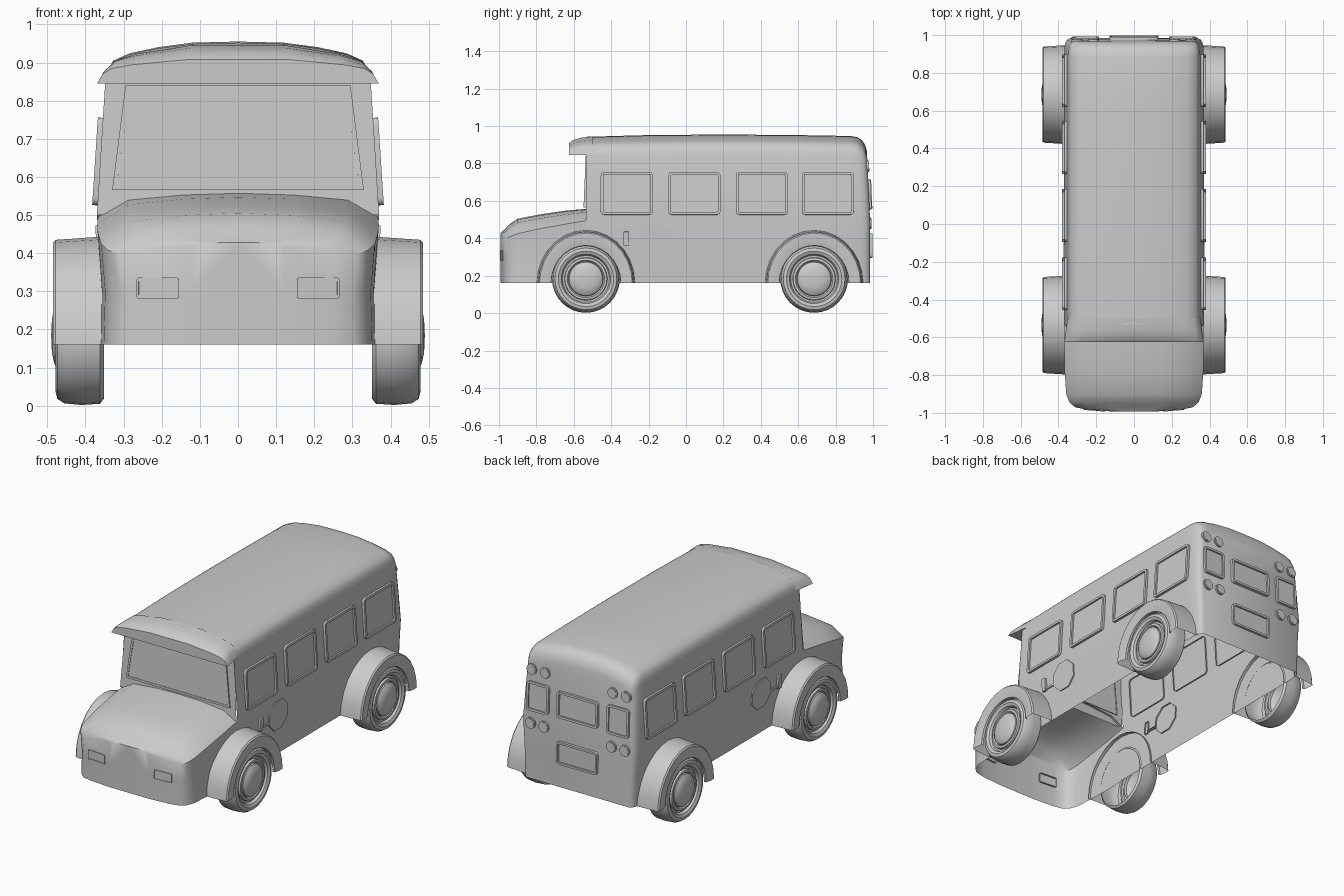
import bpy, bmesh
from math import sin, cos, pi, radians
from mathutils import Vector, Matrix

if "Cube" in bpy.data.objects:
    bpy.data.objects.remove(bpy.data.objects["Cube"])


def make(name, bm, angle=35):
    bmesh.ops.remove_doubles(bm, verts=bm.verts, dist=1e-5)
    bmesh.ops.recalc_face_normals(bm, faces=bm.faces)
    me = bpy.data.meshes.new(name)
    bm.to_mesh(me)
    bm.free()
    ob = bpy.data.objects.new(name, me)
    bpy.context.collection.objects.link(ob)
    bpy.ops.object.select_all(action='DESELECT')
    ob.select_set(True)
    bpy.context.view_layer.objects.active = ob
    bpy.ops.object.shade_smooth_by_angle(angle=radians(angle))
    return ob


def skin(bm, rings, closed=False):
    """Join successive point rows with quads, return vertex rows."""
    rows = [[bm.verts.new(p) for p in r] for r in rings]
    n = len(rows[0])
    for a, b in zip(rows, rows[1:]):
        for i in range(n if closed else n - 1):
            j = (i + 1) % n
            bm.faces.new((a[i], a[j], b[j], b[i]))
    return rows


def full(half, y):
    """Mirror a half section (x, z) ending on the centre line."""
    pts = [(x, z) for x, z in half] + [(-x, z) for x, z in reversed(half[:-1])]
    return [Vector((x, y, z)) for x, z in pts]


def lathe(name, profile, centre, s, a0, a1, n, sy=1.0):
    """Spin (radius, x) around an x-axis line at centre (y, z)."""
    bm = bmesh.new()
    rows = []
    for k in range(n + 1):
        a = a0 + (a1 - a0) * k / n
        rows.append([(s * x, centre[0] + sy * r * cos(a), centre[1] + r * sin(a))
                     for r, x in profile])
    skin(bm, rows)
    return make(name, bm)


def rounded(w, h, r, n=4):
    pts = []
    for k, (sx, sy) in enumerate(((1, 1), (-1, 1), (-1, -1), (1, -1))):
        for i in range(n + 1):
            a = (k + i / n) * pi / 2
            pts.append((sx * (w / 2 - r) + r * cos(a), sy * (h / 2 - r) + r * sin(a)))
    return pts


def panel(name, outer, inner, M, depth, recess):
    """Raised rim around a recessed pane."""
    bm = bmesh.new()
    rows = skin(bm, [[M @ Vector((u, v, d)) for u, v in loop] for loop, d in
                     ((outer, -0.008), (outer, depth), (inner, depth), (inner, recess))], True)
    bm.faces.new(rows[-1])
    return make(name, bm)


def box_panel(name, w, h, r, rim, M, depth, recess):
    return panel(name, rounded(w, h, r), rounded(w - 2 * rim, h - 2 * rim, max(r - rim, .004)),
                 M, depth, recess)


def basis(pos, u, v):
    u, v = Vector(u).normalized(), Vector(v).normalized()
    return Matrix.Translation(pos) @ Matrix((u, v, u.cross(v))).transposed().to_4x4()


FLIP = Matrix.Scale(-1, 4, (1, 0, 0))

# Cabin shell, open underneath
HALF = [(.355, .16), (.36, .35), (.37, .5), (.359, .68), (.348, .85), (.342, .88),
        (.327, .905), (.285, .924), (.21, .94), (.12, .952), (0, .955)]
bm = bmesh.new()
rings = []
for y, sx, drop in ((-.535, 1, .012), (-.2, 1, .003), (.2, 1, 0), (.6, 1, .003), (.88, 1, .008),
                    (.935, .995, .014), (.96, .98, .03), (.976, .955, .055), (.984, .91, .09)):
    half = [(x * sx, z - drop * max(0, (z - .6) / .35)) for x, z in HALF]
    ring = full(half, y)
    for p in ring:
        if y > .9:
            p.y -= .016 * max(0, (p.z - .5) / .35)
    rings.append(ring)
rows = skin(bm, rings)
bm.faces.new(rows[-1])
make("cabin_shell", bm)

# Windscreen wall
bm = bmesh.new()
bm.faces.new([bm.verts.new(p) for p in full(HALF[2:5] + [(0, .85)], -.535)])
for v in bm.verts:
    v.co.y += .015 * (v.co.z - .5) / .35 - .008
make("windscreen_wall", bm)

# Windscreen pane
trap = lambda d: [(-.33 + d, -.1375 + d), (.33 - d, -.1375 + d), (.295 - d, .1375 - d), (-.295 + d, .1375 - d)]
panel("windscreen", trap(0), trap(.012), basis((0, -.537, .7025), (1, 0, 0), (0, .043, 1)), .005, .002)

# Roof visor over the windscreen
bm = bmesh.new()
rings = []
for y, w, lift, top in ((-.5, .352, .845, .945), (-.56, .36, .845, .938),
                        (-.605, .366, .845, .925), (-.625, .369, .845, .908)):
    h = top - lift
    rings.append(full([(w, lift), (w * .96, lift + .4 * h), (w * .9, lift + .62 * h),
                       (w * .75, lift + .78 * h), (w * .35, lift + h), (0, top)], y))
rows = skin(bm, rings, True)
bm.faces.new(rows[-1])
make("roof_visor", bm)

# Bonnet, open underneath
bm = bmesh.new()
rings = []
for y, w, zs, zt in ((-.53, .36, .495, .558), (-.65, .362, .475, .547), (-.78, .36, .452, .528),
                     (-.9, .352, .425, .505), (-.945, .335, .408, .475), (-.97, .305, .398, .447),
                     (-.982, .25, .41, .436), (-.992, .12, .42, .428)):
    t = zt - zs
    rings.append(full([(w, .16), (w * .99, .3), (w * 1.02, zs), (w * .8, zs + .72 * t),
                       (w * .4, zs + .93 * t), (0, zt)], y))
rows = skin(bm, rings)
bm.faces.new(rows[-1])
make("bonnet", bm)

# Wheels and wheel arches
TYRE = [(.165, .352), (.178, .362), (.181, .41), (.177, .455), (.165, .474), (.148, .478),
        (.132, .47), (.125, .455), (.115, .455), (.112, .468), (.1, .47), (.093, .462)]
HUB = [(.093, .455), (.09, .47), (.075, .481), (.045, .488), (0, .49)]
ARCH = [(.284, .345), (.279, .42), (.275, .478), (.268, .485), (.235, .485), (.202, .478), (.2, .465)]
for end, y in (("front", -.535), ("rear", .685)):
    for side, s in (("right", 1), ("left", -1)):
        lathe(f"{end}_{side}_tyre", TYRE, (y, .183), s, 0, 2 * pi, 32)
        lathe(f"{end}_{side}_hub", HUB, (y, .183), s, 0, 2 * pi, 32)
        lathe(f"{end}_{side}_wheel_arch", ARCH, (y, .16), s, 0, pi, 14, .925)

# Side windows, stop paddles and their hinges
OCT = lambda r: [(r * cos(pi / 8 + k * pi / 4), r * sin(pi / 8 + k * pi / 4)) for k in range(8)]
for side, S in (("right", Matrix.Identity(4)), ("left", FLIP)):
    for i, y in enumerate((-.317, .045, .405, .758)):
        box_panel(f"{side}_window_{i + 1}", .278, .23, .02, .014,
                  S @ basis((.361, y, .64), (0, 1, 0), (-.065, 0, 1)), .014, .004)
    M = S @ basis((.364, -.158, .39), (0, 1, 0), (.05, 0, 1))
    panel(f"{side}_paddle", OCT(.09), OCT(.086), M, .006, .006)
    box_panel(f"{side}_paddle_hinge", .028, .075, .004, .003,
              S @ basis((.364, -.32, .398), (0, 1, 0), (.05, 0, 1)), .012, .012)
    box_panel(f"{side}_paddle_arm", .07, .012, .003, .002,
              S @ basis((.363, -.275, .372), (0, 1, 0), (.05, 0, 1)), .006, .006)

    # Headlights
    box_panel(f"{side}_headlight", .112, .056, .008, .006,
              S @ basis((.21, -.983, .308), (1, .08, 0), (0, 0, 1)), .006, .003)

    # Rear side windows and round lamps
    box_panel(f"{side}_rear_window", .14, .165, .018, .013,
              S @ basis((.255, .978, .635), (-1, 0, 0), (0, -.045, 1)), .011, .003)
    for i, (x, z) in enumerate(((.3, .785), (.215, .785), (.3, .48), (.215, .48))):
        circ = lambda r: [(r * cos(k * pi / 8), r * sin(k * pi / 8)) for k in range(16)]
        panel(f"{side}_rear_lamp_{i + 1}", circ(.031), circ(.025),
              S @ basis((x, .984 - .045 * max(0, z - .5), z), (-1, 0, 0), (0, -.045, 1)), .006, .008)

# Rear centre window and lower plate
box_panel("rear_centre_window", .26, .15, .018, .013,
          basis((0, .979, .635), (-1, 0, 0), (0, -.045, 1)), .014, .003)
box_panel("rear_lower_plate", .26, .13, .018, .012,
          basis((0, .984, .36), (-1, 0, 0), (0, 0, 1)), .014, .004)
